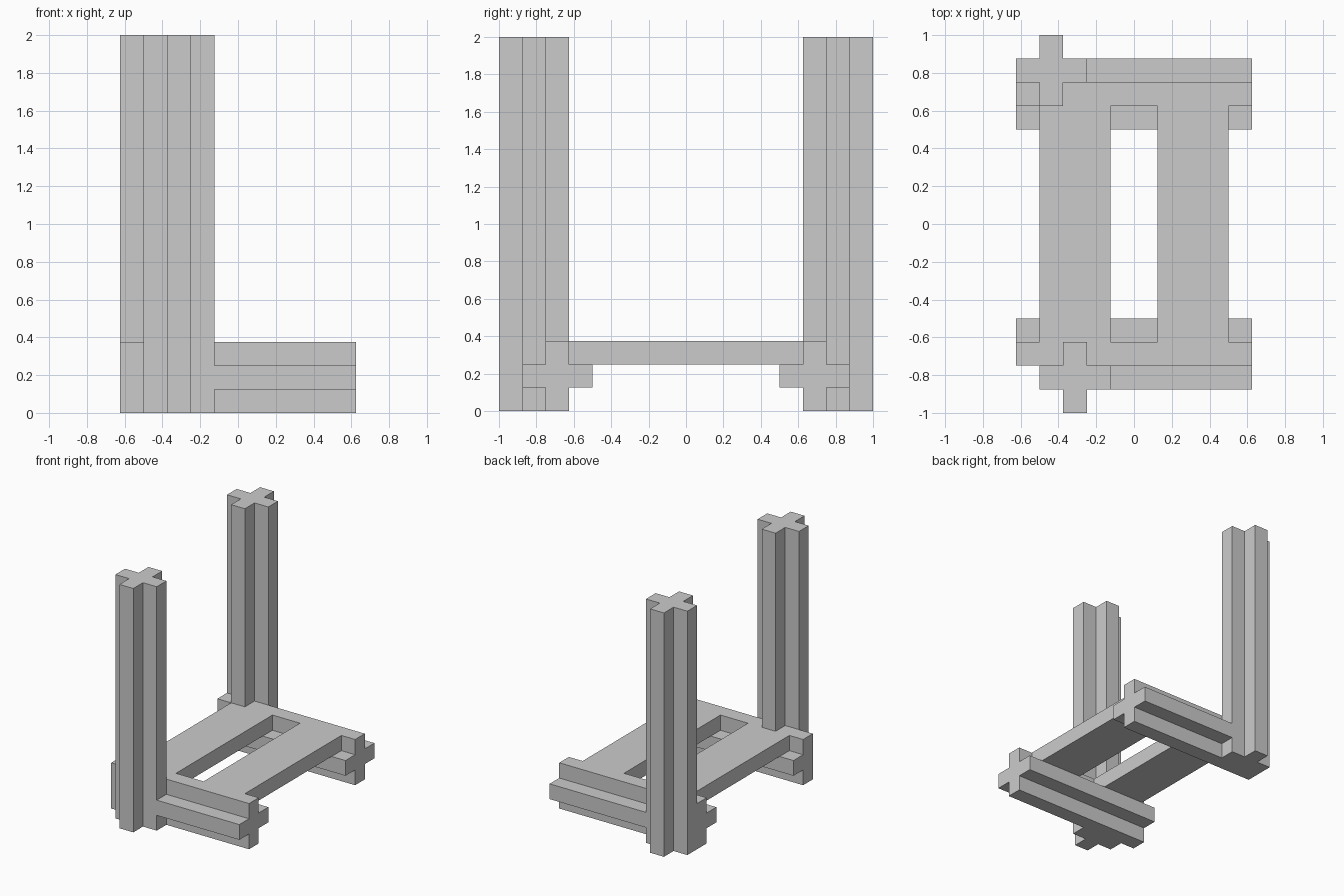
import bpy, bmesh
from mathutils import Vector

if "Cube" in bpy.data.objects:
    bpy.data.objects.remove(bpy.data.objects["Cube"])

U = 0.125  # one grid unit: thickness of every arm


def prism(name, points, direction):
    """Extrude a closed planar outline into a solid."""
    bm = bmesh.new()
    face = bm.faces.new([bm.verts.new(p) for p in points])
    ext = bmesh.ops.extrude_face_region(bm, geom=[face])
    moved = [g for g in ext["geom"] if isinstance(g, bmesh.types.BMVert)]
    bmesh.ops.translate(bm, verts=moved, vec=Vector(direction))
    bmesh.ops.recalc_face_normals(bm, faces=bm.faces)
    mesh = bpy.data.meshes.new(name)
    bm.to_mesh(mesh)
    bm.free()
    obj = bpy.data.objects.new(name, mesh)
    bpy.context.collection.objects.link(obj)
    return obj


def box(name, x0, x1, y0, y1, z0, z1):
    return prism(name, [(x0, y0, z0), (x1, y0, z0), (x1, y1, z0), (x0, y1, z0)],
                 (0, 0, z1 - z0))


# Plus-shaped and one-armed cross-sections, in grid units
PLUS = [(-.5, -1.5), (.5, -1.5), (.5, -.5), (1.5, -.5), (1.5, .5), (.5, .5),
        (.5, 1.5), (-.5, 1.5), (-.5, .5), (-1.5, .5), (-1.5, -.5), (-.5, -.5)]
TEE = [(-.5, -1.5), (.5, -1.5), (.5, 1.5), (-.5, 1.5),
       (-.5, .5), (-1.5, .5), (-1.5, -.5), (-.5, -.5)]

for side, s, px in (("front", -1, -0.3125), ("back", 1, -0.4375)):
    # Upright post
    prism(side + "_post", [(px + a * U, s * 0.8125 + b * U, 0) for a, b in PLUS],
          (0, 0, 2))
    # Rail with its inward arm running the full length
    prism(side + "_rail",
          [(-0.625, s * (0.6875 + a * U), 0.1875 + b * U) for a, b in TEE],
          (1.25, 0, 0))
    # Outward arm of the rail, starting at the post
    y0, y1 = sorted((s * 0.75, s * 0.875))
    box(side + "_rail_outer_arm", px + 1.5 * U, 0.625, y0, y1, 0.125, 0.25)

# Two boards bridging the rails
for name, x in (("left_board", -0.3125), ("right_board", 0.3125)):
    box(name, x - 1.5 * U, x + 1.5 * U, -0.625, 0.625, 0.25, 0.375)
